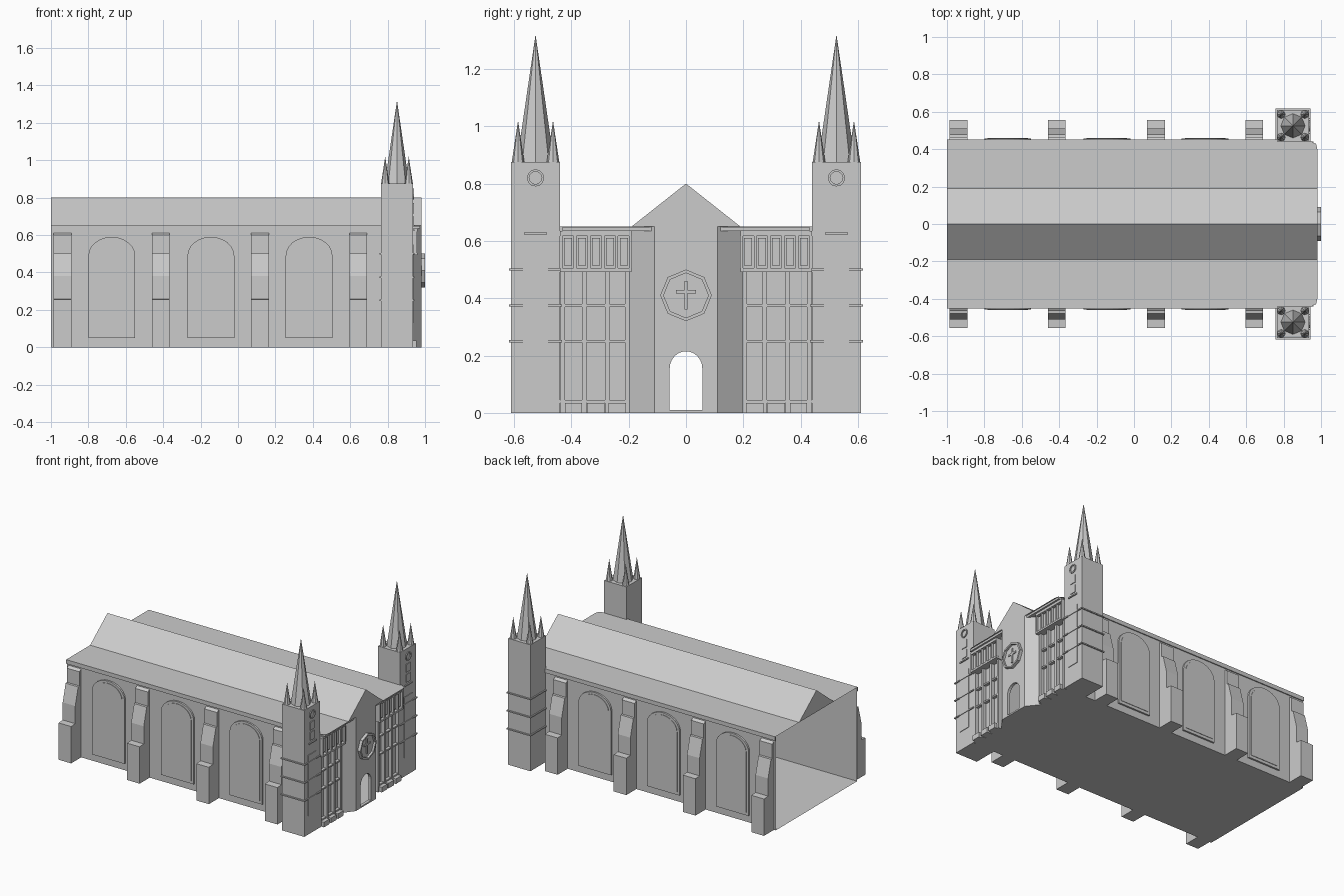
import bpy, bmesh
from math import sin, cos, pi
from mathutils import Vector

if "Cube" in bpy.data.objects:
    bpy.data.objects.remove(bpy.data.objects["Cube"])


def finish(name, bm):
    me = bpy.data.meshes.new(name)
    bm.to_mesh(me)
    bm.free()
    ob = bpy.data.objects.new(name, me)
    bpy.context.collection.objects.link(ob)
    return ob


def place(axis, p, d):
    # 2D profile point p placed at depth d along the given axis
    if axis == 'x':
        return (d, p[0], p[1])
    if axis == 'y':
        return (p[0], d, p[1])
    return (p[0], p[1], d)


def prism(name, pts, axis, a, b):
    bm = bmesh.new()
    lo = [bm.verts.new(place(axis, p, a)) for p in pts]
    hi = [bm.verts.new(place(axis, p, b)) for p in pts]
    bm.faces.new(lo)
    bm.faces.new(hi)
    for i in range(len(pts)):
        j = (i + 1) % len(pts)
        bm.faces.new((lo[i], lo[j], hi[j], hi[i]))
    bmesh.ops.recalc_face_normals(bm, faces=bm.faces[:])
    return finish(name, bm)


def box(name, x0, x1, y0, y1, z0, z1):
    return prism(name, [(x0, y0), (x1, y0), (x1, y1), (x0, y1)], 'z', z0, z1)


def sheet(name, pts, normal):
    bm = bmesh.new()
    f = bm.faces.new([bm.verts.new(p) for p in pts])
    f.normal_update()
    if f.normal.dot(Vector(normal)) < 0:
        f.normal_flip()
    return finish(name, bm)


def cone(name, x, y, z0, z1, r, n=8):
    bm = bmesh.new()
    bmesh.ops.create_cone(bm, cap_ends=True, segments=n, radius1=r, radius2=0,
                          depth=z1 - z0)
    bmesh.ops.translate(bm, verts=bm.verts[:], vec=(x, y, (z0 + z1) / 2))
    return finish(name, bm)


def arch(c, half, z0, spring, rise, n=12):
    top = [(c + half * cos(pi * i / n), spring + rise * sin(pi * i / n)) for i in range(n + 1)]
    return [(c + half, z0)] + top + [(c - half, z0)]


def ring(name, cy, cz, ro, ri, x0, x1, n=8):
    bm = bmesh.new()
    loops = []
    for r, x in ((ro, x0), (ro, x1), (ri, x1), (ri, x0)):
        loops.append([bm.verts.new((x, cy + r * cos(2 * pi * i / n), cz + r * sin(2 * pi * i / n)))
                      for i in range(n)])
    for k in range(4):
        a, b = loops[k], loops[(k + 1) % 4]
        for i in range(n):
            j = (i + 1) % n
            bm.faces.new((a[i], a[j], b[j], b[i]))
    bmesh.ops.recalc_face_normals(bm, faces=bm.faces[:])
    return finish(name, bm)


W, TOP = 0.445, 0.65     # half width of nave, eaves height
FRONT, WING = 0.98, 0.91  # facade planes

# Floor, following the projecting entrance bay (rear end of the nave is open)
sheet("floor", [(-1, -W, 0), (WING, -W, 0), (WING, -.2, 0), (FRONT, -.11, 0), (FRONT, .11, 0),
                (WING, .2, 0), (WING, W, 0), (-1, W, 0)], (0, 0, 1))

# Roof: low aisle roofs and central gable
for s in (1, -1):
    sheet("aisle_roof", [(-1, s * W, TOP), (.945, s * W, TOP), (.975, s * .425, TOP),
                         (FRONT, s * .40, TOP), (FRONT, s * .19, TOP), (-1, s * .19, TOP)], (0, 0, 1))
prism("gable_roof", [(-.19, TOP), (.19, TOP), (0, .80)], 'x', -1, FRONT)

# Central entrance bay with open doorway
door = arch(0, .057, 0, .155, .06)
bay = [(-.11, 0)] + door[::-1] + [(.11, 0), (.11, TOP), (-.11, TOP)]
prism("entrance_wall", bay, 'x', FRONT - .02, FRONT)
box("door_step", FRONT - .02, FRONT, -.057, .057, 0, .01)

# Rose window
ring("rose_window_rim", 0, .41, .09, .078, FRONT, 1.0)
prism("rose_window_pane", [(.08 * cos(i * pi / 4), .41 + .08 * sin(i * pi / 4)) for i in range(8)],
      'x', FRONT, FRONT + .006)
box("rose_window_mullion", FRONT, .992, -.006, .006, .36, .46)
box("rose_window_crossbar", FRONT, .992, -.035, .035, .417, .429)

for s in (1, -1):
    def mbox(name, x0, x1, y0, y1, z0, z1):
        a, b = sorted((s * y0, s * y1))
        return box(name, x0, x1, a, b, z0, z1)

    # Side wall and cornice
    sheet("side_wall", [(-1, s * W, 0), (WING, s * W, 0), (WING, s * W, TOP), (-1, s * W, TOP)], (0, s, 0))
    mbox("side_cornice", -1, .90, W, W + .007, .622, TOP)

    # Arched side windows
    for cx in (-.675, -.145, .38):
        prism("side_window", arch(cx, .125, .05, .49, .10), 'y', s * W, s * (W + .012))
        prism("side_window_pane", arch(cx, .108, .07, .485, .09), 'y', s * W, s * (W + .015))

    # Stepped buttresses
    prof = [(W, 0), (.555, 0), (.555, .255), (.51, .258), (.51, .38), (.478, .5), (.465, .502),
            (.465, .60), (W, .612)]
    for bx in (-.938, -.413, .117, .643):
        prism("buttress", [(s * y, z) for y, z in prof], 'x', bx - .048, bx + .048)

    # Angled flank of entrance bay and wing wall of facade
    sheet("bay_flank", [(FRONT, s * .11, 0), (WING, s * .2, 0), (WING, s * .2, TOP), (FRONT, s * .11, TOP)],
          (1, s, 0))
    sheet("wing_wall", [(WING, s * .2, 0), (WING, s * W, 0), (WING, s * W, TOP), (WING, s * .2, TOP)],
          (1, 0, 0))
    mbox("wing_eaves", WING, .972, .11, .43, .635, TOP - .001)

    # Gallery of five framed openings
    mbox("gallery_back", WING, .94, .19, .44, .5, .635)
    mbox("gallery_sill", WING, .96, .19, .44, .492, .505)
    mbox("gallery_head", WING, .96, .19, .44, .618, .635)
    for i in range(6):
        y = .193 + i * .0485
        mbox("gallery_post", .94, .958, y - .005, y + .005, .505, .618)
    for i in range(5):
        y = .217 + i * .0485
        mbox("gallery_panel", .94, .948, y - .014, y + .014, .515, .61)

    # Wing pillars, string courses and plinths
    for y in (.205, .275, .355, .43):
        mbox("wing_pillar", WING, .935, y - .008, y + .008, 0, .5)
    for y in (.24, .315, .393):
        mbox("wing_plinth", WING, .955, y - .03, y + .03, 0, .035)
    for z in (.04, .25, .375):
        mbox("wing_string_course", WING, .93, .2, W, z - .005, z + .005)

    # Tower shaft, bands, front panels
    ty, tx = .525, .85
    mbox("tower_shaft", .765, .935, .44, .61, 0, .875)
    for z in (.25, .375, .5):
        mbox("tower_band", .757, .943, .432, .618, z - .004, z + .004)
    mbox("tower_front_panel", .935, .939, .482, .568, .13, .55)
    mbox("tower_upper_sill", .935, .943, .485, .565, .622, .63)
    for z in (.645, .715):
        mbox("tower_window", .935, .94, .503, .547, z, z + .055)
    ring("tower_roundel", s * ty, .82, .03, .022, .935, .942, 12)

    # Spire with four corner pinnacles
    cone("spire", tx, s * ty, .875, 1.32, .065)
    for dx in (-1, 1):
        for dy in (-1, 1):
            cone("pinnacle", tx + dx * .063, s * ty + dy * .061, .875, 1.02, .022)
